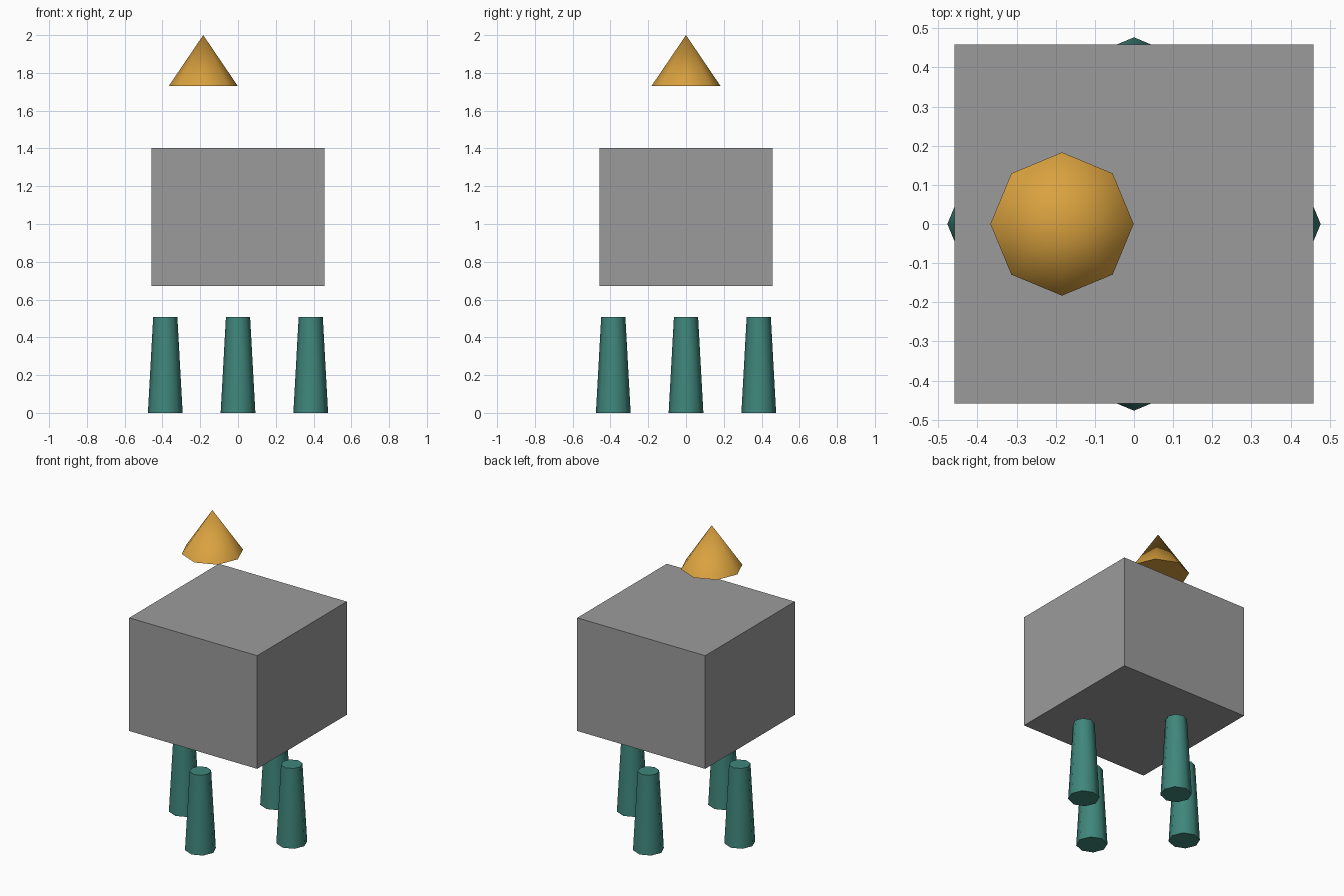
import bpy, math

if "Cube" in bpy.data.objects:
    bpy.data.objects.remove(bpy.data.objects["Cube"])


def material(name, rgb):
    m = bpy.data.materials.new(name)
    m.diffuse_color = (*rgb, 1.0)
    m.use_nodes = True
    m.node_tree.nodes["Principled BSDF"].inputs["Base Color"].default_value = m.diffuse_color
    return m


GREY = material("grey", (0.33, 0.33, 0.33))
TEAL = material("teal", (0.05, 0.24, 0.20))
ORANGE = material("orange", (0.70, 0.36, 0.05))


def finish(name, mat):
    ob = bpy.context.object
    ob.name = name
    ob.data.materials.append(mat)
    return ob


def taper(name, x, y, z0, z1, r0, r1, mat):
    """Eight-sided tapered solid with smooth sides and crisp rims."""
    # a corner of the octagon points along +x
    bpy.ops.mesh.primitive_cone_add(vertices=8, radius1=r0, radius2=r1,
                                    depth=z1 - z0, location=(x, y, (z0 + z1) / 2))
    bpy.ops.object.shade_smooth_by_angle(angle=math.radians(60))
    return finish(name, mat)


# Body: plain box floating above the legs
bpy.ops.mesh.primitive_cube_add(size=1, location=(0, 0, 1.037))
bpy.context.object.scale = (0.917, 0.917, 0.733)
bpy.ops.object.transform_apply(location=False, rotation=False, scale=True)
finish("body", GREY)

# Four legs in a cross layout
for side, dx, dy in (("right", 1, 0), ("back", 0, 1), ("left", -1, 0), ("front", 0, -1)):
    taper(side + "_leg", 0.385 * dx, 0.385 * dy, 0, 0.507, 0.092, 0.064, TEAL)

# Pointed cap hovering over the left half
taper("cap", -0.184, 0, 1.73, 2.0, 0.183, 0, ORANGE)
